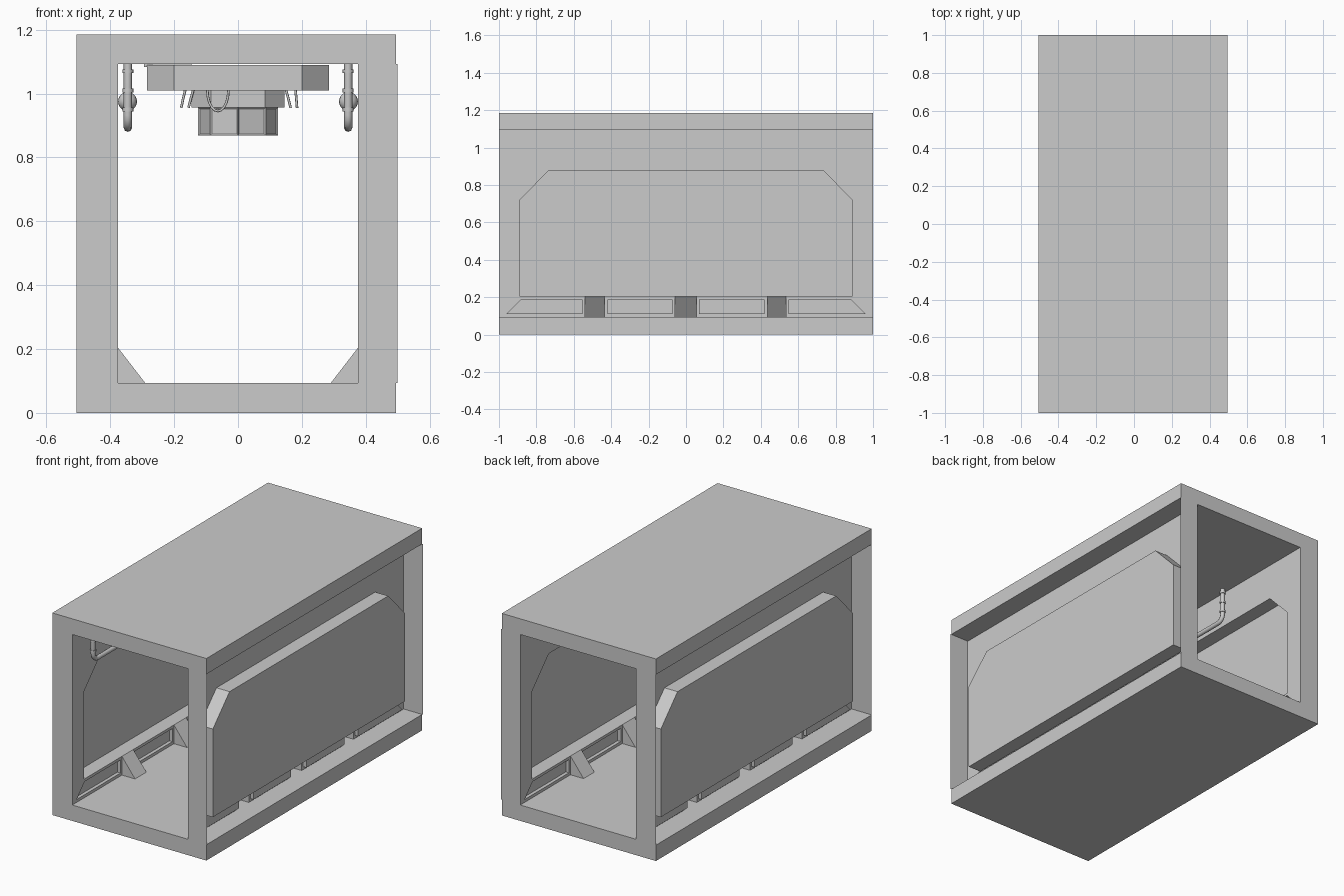
import bpy, bmesh, math
from mathutils import Vector

if "Cube" in bpy.data.objects:
    bpy.data.objects.remove(bpy.data.objects["Cube"])

FLOOR, CEIL, TOP = 0.093, 1.093, 1.185
WALL, DEEP = 0.375, 0.46
MACHINE_Y = -0.2


def finish(name, bm):
    bmesh.ops.remove_doubles(bm, verts=bm.verts, dist=1e-5)
    me = bpy.data.meshes.new(name)
    bm.to_mesh(me)
    bm.free()
    ob = bpy.data.objects.new(name, me)
    bpy.context.collection.objects.link(ob)
    return ob


def face(bm, pts):
    return bm.faces.new([bm.verts.new(p) for p in pts])


def box(name, x0, x1, y0, y1, z0, z1):
    bm = bmesh.new()
    bmesh.ops.create_cube(bm, size=1)
    for v in bm.verts:
        v.co = (x0 + (v.co.x + .5) * (x1 - x0), y0 + (v.co.y + .5) * (y1 - y0),
                z0 + (v.co.z + .5) * (z1 - z0))
    return finish(name, bm)


def strip(bm, a, b, closed=True):
    """Quads between two matching loops."""
    n = len(a)
    for i in range(n if closed else n - 1):
        j = (i + 1) % n
        face(bm, [a[i], a[j], b[j], b[i]])


def prism(name, outline, z0, z1):
    bm = bmesh.new()
    lo = [(x, y + MACHINE_Y, z0) for x, y in outline]
    hi = [(x, y + MACHINE_Y, z1) for x, y in outline]
    strip(bm, lo, hi)
    face(bm, lo[::-1])
    face(bm, hi)
    return finish(name, bm)


def chamfered(r, c):
    return [(-c, -r), (c, -r), (r, -c), (r, c), (c, r), (-c, r), (-r, c), (-r, -c)]


def tube(name, pts, radius):
    cu = bpy.data.curves.new(name, 'CURVE')
    cu.dimensions = '3D'
    cu.bevel_depth = radius
    cu.bevel_resolution = 2
    cu.use_fill_caps = True
    sp = cu.splines.new('POLY')
    sp.points.add(len(pts) - 1)
    for p, co in zip(sp.points, pts):
        p.co = (*co, 1)
    ob = bpy.data.objects.new(name, cu)
    bpy.context.collection.objects.link(ob)
    return ob


# floor and ceiling slabs
box("floor_slab", -0.505, 0.495, -1, 1, 0, FLOOR)
box("ceiling_slab", -0.505, 0.495, -1, 1, CEIL, TOP)

panel = [(-.89, .203), (-.89, .72), (-.735, .88), (.735, .88), (.89, .72), (.89, .203)]
ribs = [(-.54, -.435), (-.058, .055), (.435, .535)]

for s, side in ((-1, "left"), (1, "right")):
    outer = -0.505 if s < 0 else 0.50

    def at(x, prof):
        return [(s * x, y, z) for y, z in prof]

    # thin end posts closing the wall cavity
    bm = bmesh.new()
    for y in (-1, 1):
        face(bm, [(s * WALL, y, FLOOR), (outer, y, FLOOR), (outer, y, CEIL), (s * WALL, y, CEIL)])
    bmesh.ops.recalc_face_normals(bm, faces=bm.faces)
    finish(side + "_end_posts", bm)

    # wall sheet with the large panel pushed outwards
    bm = bmesh.new()
    face(bm, at(WALL, [(-1, .203)] + panel + [(1, .203), (1, CEIL), (-1, CEIL)]))
    strip(bm, at(WALL, panel), at(DEEP, panel))
    face(bm, at(DEEP, panel))

    # skirting between the ribs, each with a shallow pushed-out inset
    edges = [-1] + [e for r in ribs for e in r] + [1]
    for a, b in zip(edges[::2], edges[1::2]):
        la, ua = (-.96, -.885) if a == -1 else (a + .014, a + .014)
        lb, ub = (.96, .885) if b == 1 else (b - .014, b - .014)
        rim = [(a, FLOOR), (b, FLOOR), (b, .203), (a, .203)]
        inset = [(la, .11), (lb, .11), (ub, .187), (ua, .187)]
        strip(bm, at(WALL, rim), at(WALL, inset))
        strip(bm, at(WALL, inset), at(WALL + .02, inset))
        face(bm, at(WALL + .02, inset))

    # wedge ribs, open at the back
    for a, b in ribs:
        ta = [(s * WALL, a, .203), (s * .29, a, FLOOR), (s * WALL, a, FLOOR)]
        tb = [(x, b, z) for x, _, z in ta]
        face(bm, ta)
        face(bm, tb)
        face(bm, [ta[0], ta[1], tb[1], tb[0]])
    bmesh.ops.recalc_face_normals(bm, faces=bm.faces)
    finish(side + "_wall", bm)

    # hanging pipe with rounded elbows
    x, y0, y1, zb, r = s * .345, -.85, .36, .893, .04
    path = [(x, y0, CEIL)]
    for cy, start in ((y0 + r, math.pi), (y1 - r, 1.5 * math.pi)):
        for i in range(6):
            t = start + i / 5 * math.pi / 2
            path.append((x, cy + r * math.cos(t), zb + r + r * math.sin(t)))
    path.append((x, y1, CEIL))
    tube(side + "_pipe", path, .013)

    # pipe collars
    for y in (y0, y1):
        for z in (.95, 1.01, 1.07):
            tube(side + "_pipe_collar", [(x, y, z - .006), (x, y, z + .006)], .017)

    # round wall fittings
    for y in (-.4, 0):
        bpy.ops.mesh.primitive_uv_sphere_add(segments=16, ring_count=10, radius=.03,
                                             location=(s * .346, y, .975))
        bpy.context.object.name = side + "_round_fitting"
        bpy.ops.object.shade_smooth()

# ceiling machine: plate, chamfered body, neck, octagonal head
prism("ceiling_plate", [(-.295, -.2), (-.145, -.2), (-.145, .1), (-.295, .1)], 1.083, CEIL)
prism("machine_body", chamfered(.285, .2), 1.01, 1.09)
prism("machine_neck", chamfered(.145, .085), .957, 1.01)
head = prism("machine_head", [(.125 * math.cos(i * math.pi / 4), .125 * math.sin(i * math.pi / 4))
                              for i in range(8)], .868, .957)
bm = bmesh.new()
bm.from_mesh(head.data)
sides = [f for f in bm.faces if abs(f.normal.z) < .5]
bmesh.ops.inset_individual(bm, faces=sides, thickness=.008, depth=-.004)
bm.to_mesh(head.data)
bm.free()

# looped and loose cables under the body
loop = [(-.063 + .033 * math.cos(t), MACHINE_Y - .17, 1.01 + .065 * math.sin(t))
        for t in [math.pi + i * math.pi / 10 for i in range(11)]]
tube("cable_loop", loop, .004)
for x0, x1, dy in ((-.14, -.155, -.1), (-.165, -.178, .05), (.15, .165, -.1), (.18, .185, .05)):
    tube("loose_cable", [(x0, MACHINE_Y + dy, 1.012), ((x0 + x1) / 2 , MACHINE_Y + dy, .985),
                         (x1, MACHINE_Y + dy, .955)], .004)
